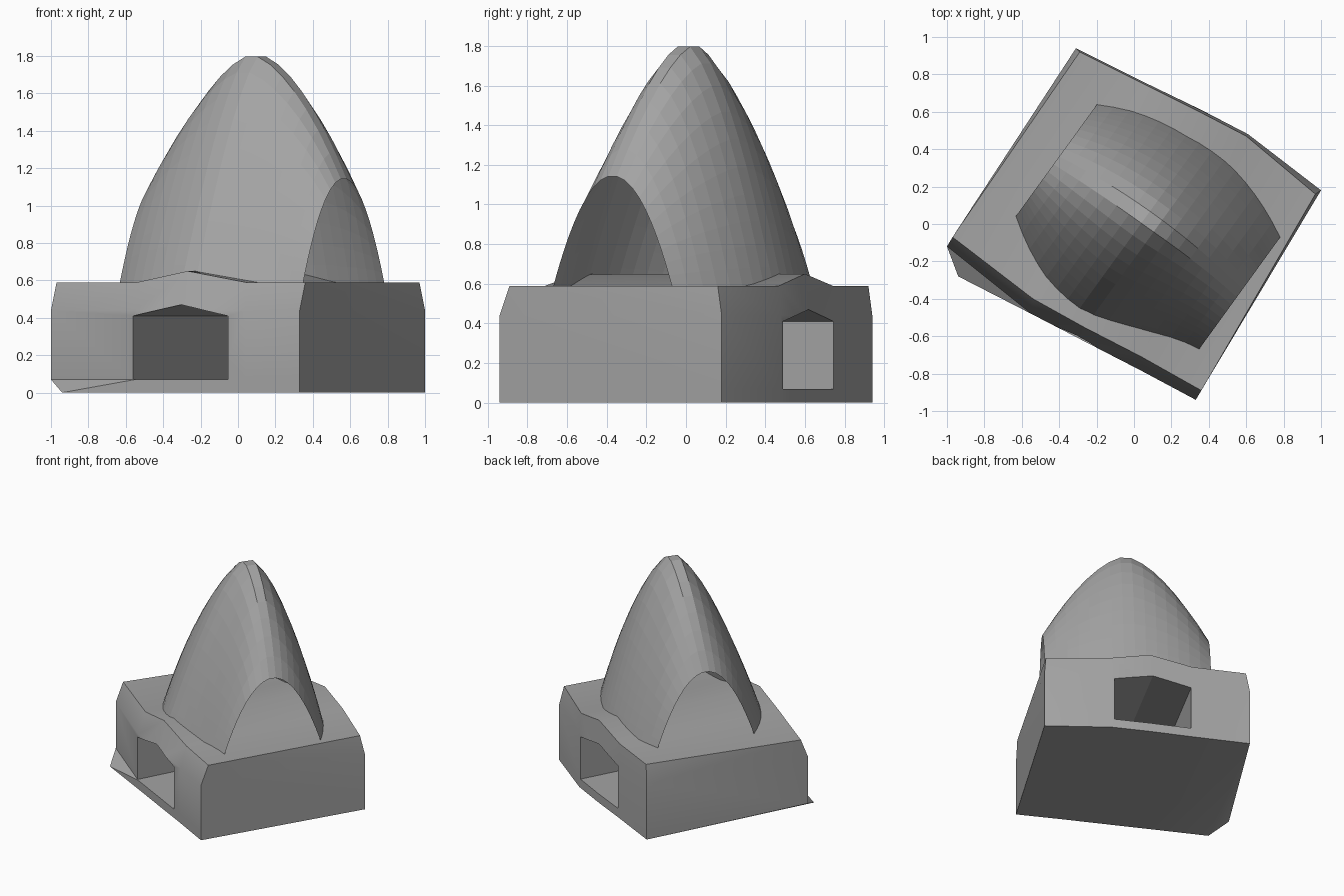
import bpy, bmesh, math
from mathutils import Vector

cube = bpy.data.objects.get("Cube")
if cube:
    bpy.data.objects.remove(cube, do_unlink=True)

# One plain stone colour
stone = bpy.data.materials.new("grey stone")
stone.use_nodes = True
stone.diffuse_color = (0.37, 0.37, 0.37, 1)
stone.node_tree.nodes["Principled BSDF"].inputs["Base Color"].default_value = stone.diffuse_color


def make_object(name, bm, fix_normals=True):
    if fix_normals:
        bmesh.ops.recalc_face_normals(bm, faces=bm.faces[:])
    mesh = bpy.data.meshes.new(name)
    bm.to_mesh(mesh)
    bm.free()
    mesh.materials.append(stone)
    obj = bpy.data.objects.new(name, mesh)
    bpy.context.scene.collection.objects.link(obj)
    return obj


def loft(bm, rings):
    """Join closed rings of points; return the vertex rings."""
    vs = [[bm.verts.new(p) for p in ring] for ring in rings]
    n = len(vs[0])
    for a, b in zip(vs, vs[1:]):
        for i in range(n):
            j = (i + 1) % n
            bm.faces.new((a[i], a[j], b[j], b[i]))
    return vs


# Base block: four leaning walls, each door wall with three extra points
foot = [(-.94, -.28), (-.55, -.48), (-.28, -.62), (.04, -.785), (.33, -.94),
        (1, .18), (.61, .48), (.36, .61), (.07, .75), (-.31, .94)]
wall = [(-1, -.12)] + foot[1:]
rim = [(-.97, -.07), (-.54, -.40), (-.27, -.55), (.04, -.71), (.36, -.89),
       (.97, .16), (.60, .47), (.35, .60), (.07, .74), (-.29, .92)]
peaks = (2, 7)
rings = [[(x, y, z) for x, y in pts]
         for pts, z in ((foot, 0), (wall, .07), (wall, .44))]
rings.append([(x, y, .65 if i in peaks else .59) for i, (x, y) in enumerate(rim)])
bm = bmesh.new()
vs = loft(bm, rings)
bm.faces.new(vs[0])
# Roof strips with a low ridge running over the passage
for strip in ((0, 1, 8, 9), (1, 2, 7, 8), (2, 3, 6, 7), (3, 4, 5, 6)):
    bm.faces.new([vs[-1][i] for i in strip])
bmesh.ops.dissolve_degenerate(bm, dist=.0001, edges=bm.edges[:])
bmesh.ops.triangulate(bm, faces=bm.faces[:])
base = make_object("base_block", bm)
bpy.ops.object.select_all(action="DESELECT")
base.select_set(True)
bpy.context.view_layer.objects.active = base
bpy.ops.object.shade_smooth_by_angle(angle=math.radians(35))

# Gabled passage cut straight through the base
section = [(-.56, -.47, .07), (-.05, -.73, .07), (-.05, -.73, .41),
           (-.305, -.60, .47), (-.56, -.47, .41)]
run = Vector((.64, 1.21, 0))
bm = bmesh.new()
ends = loft(bm, [[Vector(p) + run * k for p in section] for k in (-.3, 1.3)])
for end in ends:
    bm.faces.new(end)
cutter = make_object("passage_cutter", bm)
cutter.hide_render = True
cutter.hide_set(True)
cut = base.modifiers.new("passage", "BOOLEAN")
cut.operation = "DIFFERENCE"
cut.solver = "EXACT"
cut.object = cutter

# Vaulted shell: arches swept along its axis, open at both ends
centre = Vector((.075, -.015, .585))
along, across = Vector((.81, -.587, 0)), Vector((.587, .81, 0))
half_length, steps, sides = .605, 15, 21
bm = bmesh.new()
grid = []
for i in range(steps + 1):
    s = 2 * i / steps - 1
    bulge = 1 - s * s
    height = .56 + .68 * (1 - abs(s) ** 1.6)
    power = 2 - .45 * bulge
    row = []
    for j in range(sides + 1):
        t = 2 * j / sides - 1
        t *= 1.5 - .5 * abs(t)
        width = .37 + .19 * bulge
        if t < 0:
            width -= .18 * max(s, 0) * bulge
        rise = 1 - abs(t) ** power
        shift = bulge * (.06 * rise - .025)
        p = centre + along * (s * half_length) + across * (t * width + shift)
        p.z += height * rise
        row.append(bm.verts.new(p))
    grid.append(row)
for a, b in zip(grid, grid[1:]):
    for j in range(sides):
        bm.faces.new((a[j], b[j], b[j + 1], a[j + 1]))
make_object("vault_shell", bm, fix_normals=False)
